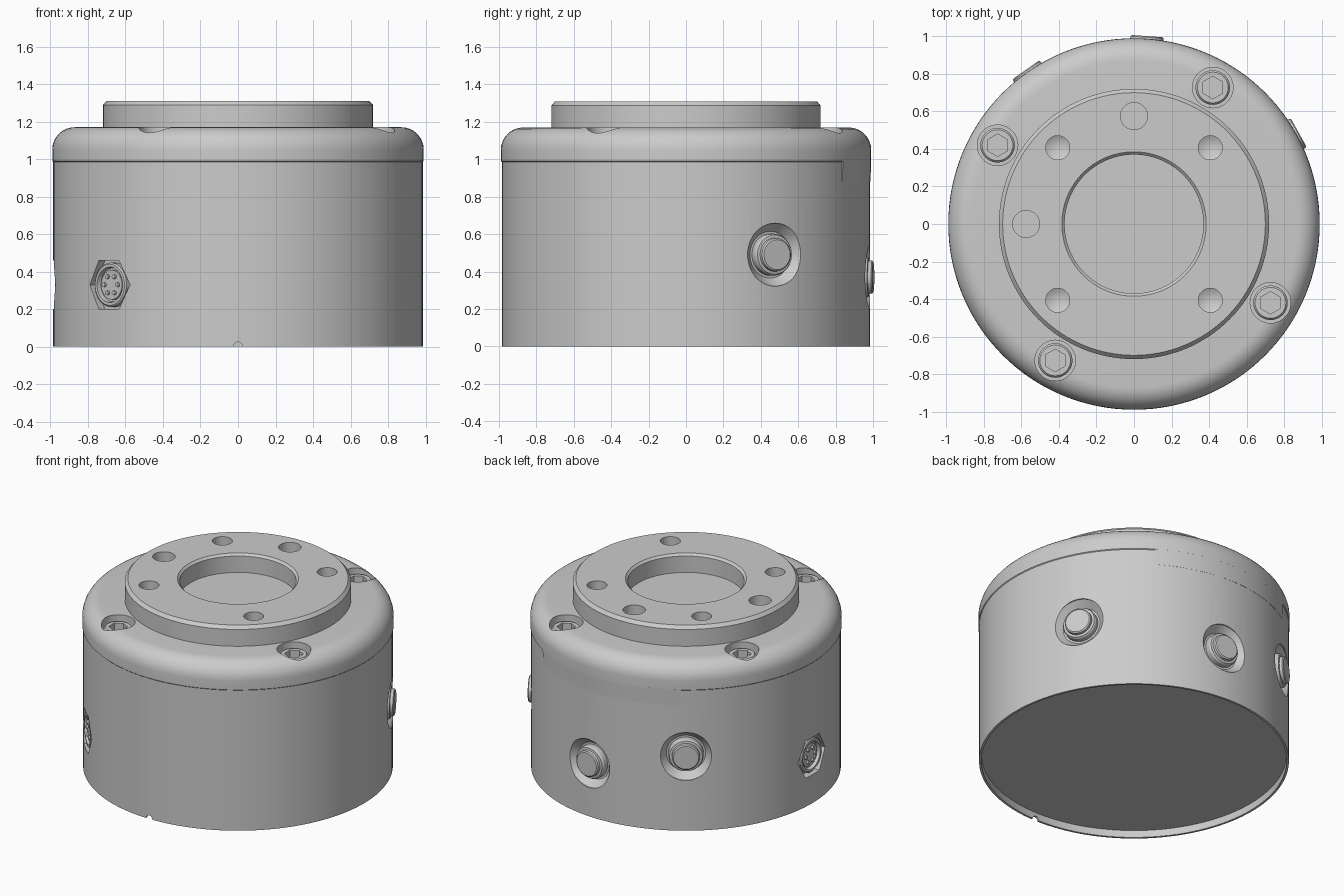
import bpy, bmesh
from math import sin, cos, pi, radians, sqrt
from mathutils import Matrix, Vector

if "Cube" in bpy.data.objects:
    bpy.data.objects.remove(bpy.data.objects["Cube"])


def lathe(name, profile, seg=48, mat=Matrix(), start=0.0):
    """Revolve (radius, height) points into a closed solid around local z."""
    bm = bmesh.new()
    rings = []
    for r, h in profile:
        n = 1 if r == 0 else seg
        rings.append([bm.verts.new(mat @ Vector((
            r * cos(start + 2 * pi * i / seg), r * sin(start + 2 * pi * i / seg), h)))
            for i in range(n)])
    for a, b in zip(rings, rings[1:]):
        for i in range(seg):
            j = (i + 1) % seg
            loop = [a[i % len(a)], a[j % len(a)], b[j % len(b)], b[i % len(b)]]
            face = list(dict.fromkeys(loop))
            if len(face) > 2:
                bm.faces.new(face)
    return finish(name, bm)


def finish(name, bm):
    bmesh.ops.recalc_face_normals(bm, faces=bm.faces)
    me = bpy.data.meshes.new(name)
    bm.to_mesh(me)
    bm.free()
    ob = bpy.data.objects.new(name, me)
    bpy.context.collection.objects.link(ob)
    return ob


def rod(name, r, z0, z1, seg=48, mat=Matrix(), start=0.0):
    return lathe(name, [(0, z0), (r, z0), (r, z1), (0, z1)], seg, mat, start)


def at(r, az):
    return Matrix.Translation((r * cos(radians(az)), r * sin(radians(az)), 0))


def wall(az, z):
    """Local z points radially out of the side wall."""
    return (Matrix.Rotation(radians(az), 4, 'Z') @ Matrix.Translation((0, 0, z))
            @ Matrix.Rotation(pi / 2, 4, 'Y'))


def cut(ob, cutters):
    for c in cutters:
        c.hide_render = True
        m = ob.modifiers.new("cut", 'BOOLEAN')
        m.operation, m.solver, m.object = 'DIFFERENCE', 'EXACT', c
    bpy.context.view_layer.objects.active = ob
    for m in list(ob.modifiers):
        bpy.ops.object.modifier_apply(modifier=m.name)
    for c in cutters:
        bpy.data.objects.remove(c, do_unlink=True)


BUTTONS = [(29, 0.49), (86, 0.37), (125, 0.52)]
SOCKETS = [(180, 0.33), (225.5, 0.33)]
SCREWS = [60, 150, 240, 330]

# Housing: recessed underside, seam step, rounded shoulder
f = 0.12
shoulder = [(0.99 - f + f * cos(t * pi / 16), 1.17 - f + f * sin(t * pi / 16)) for t in range(9)]
body = lathe("housing", [(0, 0.05), (0.97, 0.05), (0.97, 0), (0.985, 0), (0.985, 0.985),
                         (0.99, 0.99)] + shoulder + [(0, 1.17)], 128)
cutters = [rod("notch_cut", 0.025, 0.9, 1.1, 24, wall(270, 0))]
for az, z in BUTTONS:
    cutters.append(lathe("button_cut", [(0, 0.93), (0.125, 0.93), (0.168, 0.978), (0.175, 1.1),
                                        (0, 1.1)], 48, wall(az, z)))
for az, z in SOCKETS:
    cutters.append(rod("socket_cut", 0.15, 0.935, 1.1, 6, wall(az, z), pi / 6))
for az in SCREWS:
    cutters.append(rod("screw_cut", 0.108, 1.06, 1.3, 48, at(0.84, az)))
cut(body, cutters)

# Cover tab where the seam drops down at the back
bm = bmesh.new()
rows = []
for i in range(25):
    a = radians(58 + 65 * i / 24)
    rows.append([bm.verts.new((r * cos(a), r * sin(a), z))
                 for r, z in ((0.975, 0.88), (0.986, 0.88), (0.99, 0.992), (0.975, 0.992))])
for a, b in zip(rows, rows[1:]):
    for k in range(4):
        bm.faces.new((a[k], a[(k + 1) % 4], b[(k + 1) % 4], b[k]))
bm.faces.new(rows[0])
bm.faces.new(rows[-1])
finish("cover_tab", bm)

# Mounting flange with central bore and bolt holes
flange = lathe("flange", [(0, 1.16), (0.72, 1.16), (0.72, 1.288), (0.70, 1.31), (0.385, 1.31),
                          (0.37, 1.295), (0.37, 1.18), (0, 1.18)], 128)
holes = [lathe("bolt_cut", [(0, 1.18), (0.064, 1.215), (0.064, 1.4), (0, 1.4)], 40, at(0.575, a))
         for a in (45, 135, 225, 315)]
holes += [rod("pin_cut", 0.072, 1.18, 1.4, 40, at(0.575, a)) for a in (90, 180)]
cut(flange, holes)

# Socket-head screws
for az in SCREWS:
    s = lathe("screw", [(0, 1.04), (0.092, 1.04), (0.092, 1.125), (0.082, 1.137), (0, 1.137)],
              40, at(0.84, az))
    cut(s, [rod("hex_cut", 0.06, 1.075, 1.2, 6, at(0.84, az), pi / 6)])

# Push buttons with chamfered caps
for az, z in BUTTONS:
    lathe("button", [(0, 0.9), (0.112, 0.9), (0.112, 0.965), (0.105, 0.978), (0.09, 0.98),
                     (0.088, 0.998), (0.08, 1.004), (0, 1.004)], 48, wall(az, z))

# Round connectors sitting in hexagonal pockets
for az, z in SOCKETS:
    w = wall(az, z)
    lathe("connector", [(0, 0.91), (0.118, 0.91), (0.118, 0.968), (0.11, 0.975), (0.095, 0.975),
                        (0.09, 0.95), (0.08, 0.95), (0.078, 0.962), (0, 0.962)], 40, w)
    for i in range(6):
        p = w @ at(0.05, 60 * i + 30)
        rod("connector_pin", 0.012, 0.95, 0.974, 12, p)

# Smooth shading with sharp edges kept
bpy.ops.object.select_all(action='SELECT')
bpy.context.view_layer.objects.active = body
bpy.ops.object.shade_smooth_by_angle(angle=radians(25))
